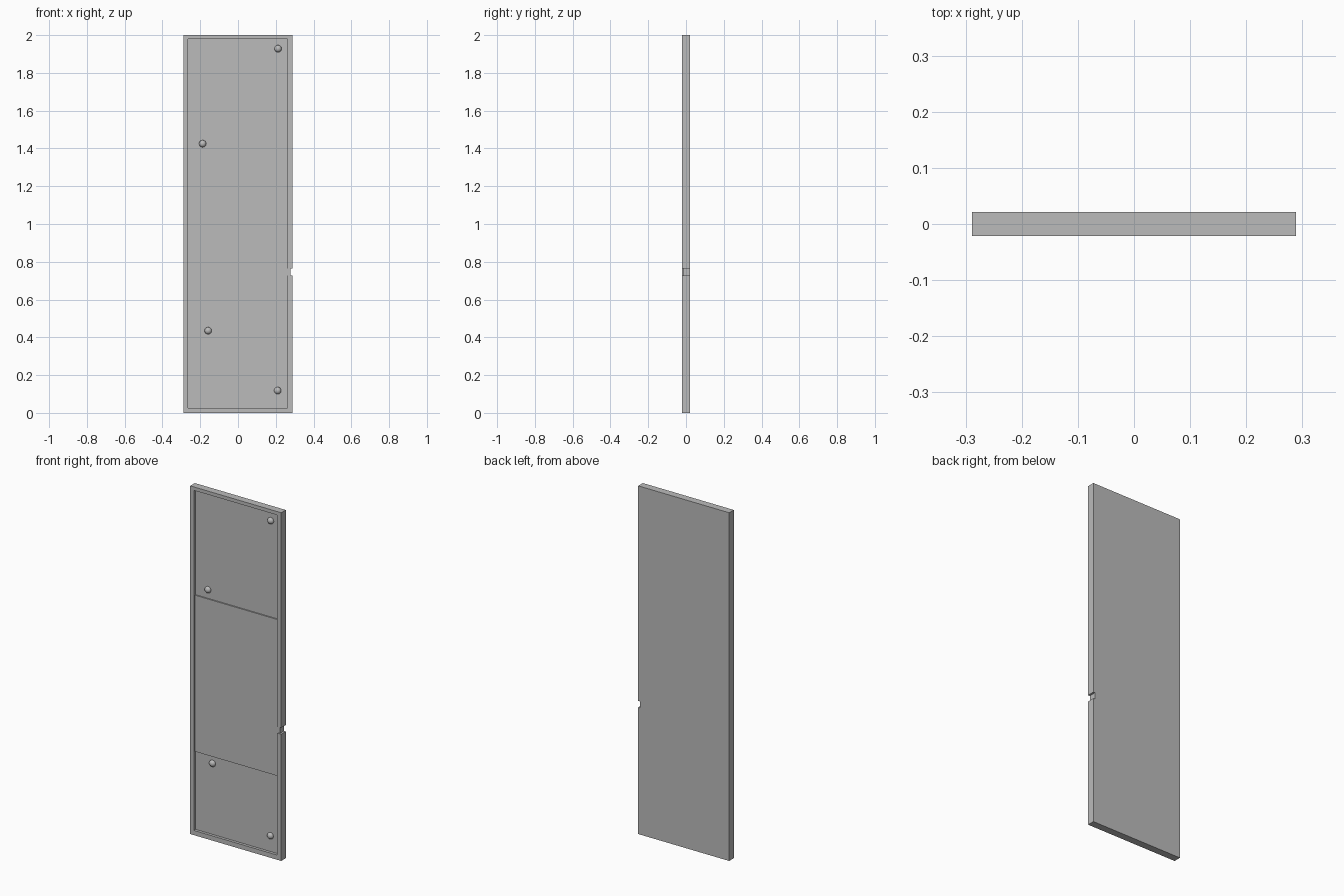
import bpy, bmesh, math

if "Cube" in bpy.data.objects:
    bpy.data.objects.remove(bpy.data.objects["Cube"])

FRONT, BACK = -0.021, 0.021
DEEP, MID = -0.005, -0.012          # floor heights of the recesses

grey = bpy.data.materials.new("panel grey")
grey.diffuse_color = (0.5, 0.5, 0.5, 1)
grey.use_nodes = True
grey.node_tree.nodes["Principled BSDF"].inputs["Base Color"].default_value = grey.diffuse_color


def add_object(name, bm, material=grey):
    bmesh.ops.recalc_face_normals(bm, faces=bm.faces)
    mesh = bpy.data.meshes.new(name)
    bm.to_mesh(mesh)
    bm.free()
    mesh.materials.append(material)
    ob = bpy.data.objects.new(name, mesh)
    bpy.context.collection.objects.link(ob)
    return ob


def box(name, x0, x1, y0, y1, z0, z1):
    bm = bmesh.new()
    for v in bmesh.ops.create_cube(bm, size=1)["verts"]:
        v.co.x = x1 if v.co.x > 0 else x0
        v.co.y = y1 if v.co.y > 0 else y0
        v.co.z = z1 if v.co.z > 0 else z0
    return add_object(name, bm)


def cut(target, cutter):
    mod = target.modifiers.new(cutter.name, 'BOOLEAN')
    mod.operation, mod.solver, mod.object = 'DIFFERENCE', 'EXACT', cutter
    cutter.hide_render = True
    cutter.hide_viewport = True


# Door slab
door = box("door_panel", -0.289, 0.289, FRONT, BACK, 0, 2)

# Framed front recess: raised middle field between deeper end fields
for name, floor, z0, z1 in (("middle_recess_cutter", MID, 0.027, 1.98),
                            ("lower_recess_cutter", DEEP, 0.027, 0.477),
                            ("upper_recess_cutter", DEEP, 1.375, 1.98)):
    cut(door, box(name, -0.265, 0.262, FRONT - 0.02, floor, z0, z1))

# Latch notch in the right edge, with a shallow cut across the frame
cut(door, box("latch_notch_cutter", 0.278, 0.32, -0.1, 0.1, 0.728, 0.765))
cut(door, box("latch_slot_cutter", 0.25, 0.32, -0.1, FRONT + 0.004, 0.728, 0.765))

# Bake the cuts and drop the cutters
depsgraph = bpy.context.evaluated_depsgraph_get()
baked = bpy.data.meshes.new_from_object(door.evaluated_get(depsgraph))
door.modifiers.clear()
door.data = baked
for ob in list(bpy.data.objects):
    if ob.name.endswith("_cutter"):
        bpy.data.objects.remove(ob)

# Domed studs in the end fields
for i, (x, z) in enumerate(((0.212, 1.928), (-0.187, 1.425),
                            (-0.158, 0.435), (0.21, 0.118))):
    bm = bmesh.new()
    bmesh.ops.create_uvsphere(bm, u_segments=24, v_segments=12, radius=1)
    for v in bm.verts:
        u, w, h = v.co
        v.co = (x + 0.019 * u, DEEP - 0.016 * h if h > 0 else DEEP - 0.004 * h,
                z + 0.019 * w)
    for f in bm.faces:
        f.smooth = True
    add_object(f"stud_{i + 1}", bm)
